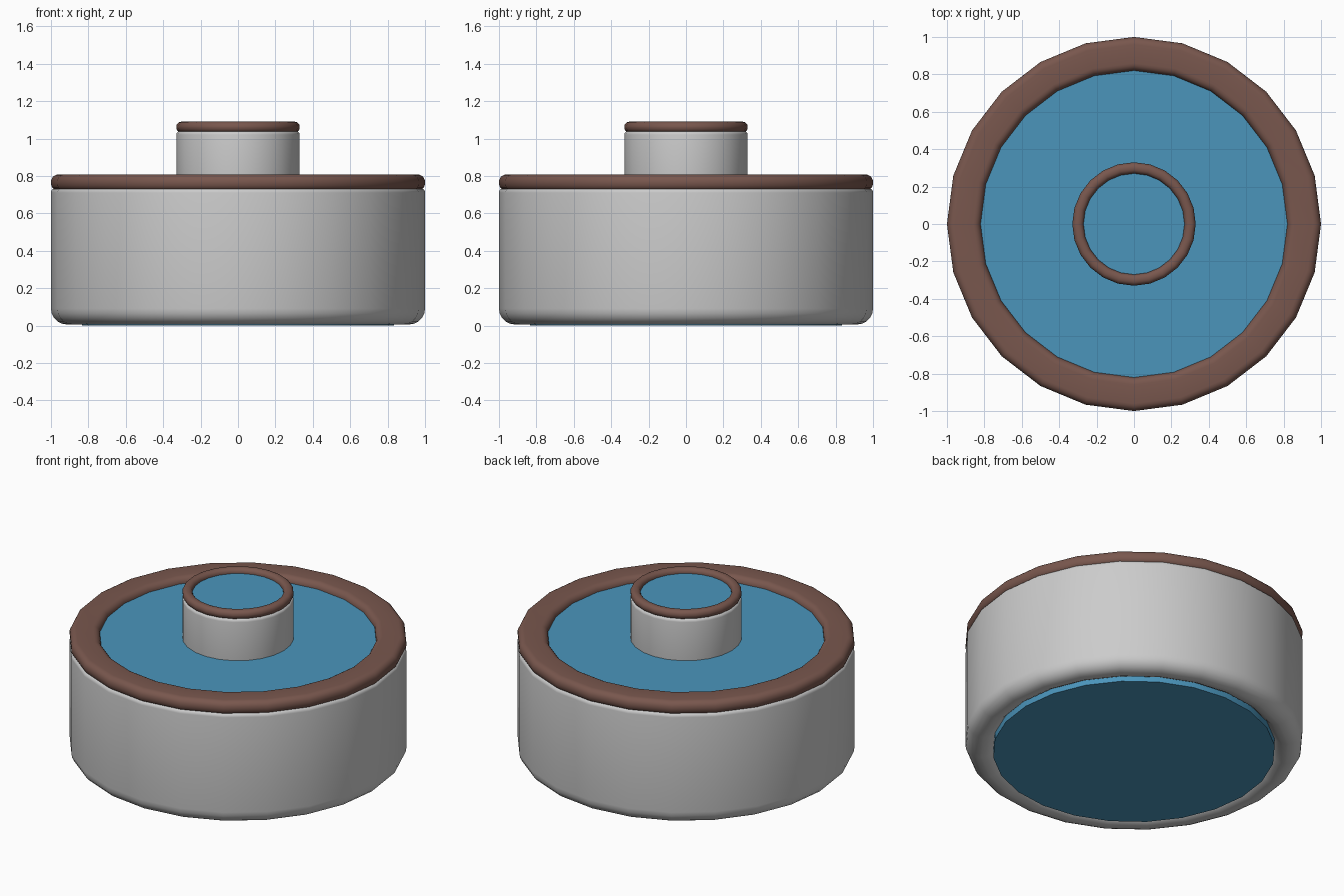
import bpy, bmesh
from math import sin, cos, pi, radians

if "Cube" in bpy.data.objects:
    bpy.data.objects.remove(bpy.data.objects["Cube"])

SIDES = 24


def material(name, rgb):
    m = bpy.data.materials.new(name)
    m.diffuse_color = (*rgb, 1)
    m.use_nodes = True
    m.node_tree.nodes["Principled BSDF"].inputs["Base Color"].default_value = m.diffuse_color
    return m


brown = material("brown", (0.19, 0.095, 0.075))
blue = material("blue", (0.07, 0.30, 0.50))


def corner(r, z, rad_r, rad_z, start, steps=5):
    """Quarter-ellipse of profile points, centred on (r, z)."""
    return [(r + rad_r * cos(start + pi / 2 * i / steps),
             z + rad_z * sin(start + pi / 2 * i / steps)) for i in range(steps + 1)]


def ring(name, r0, r1, z0, z1, low, high, mat=None):
    """Rounded ring; low and high are the corner radii at the bottom and top."""
    prof = (corner(r0 + low, z0 + low, low, low, pi)
            + corner(r1 - low, z0 + low, low, low, 1.5 * pi)
            + corner(r1 - high, z1 - high, high, high, 0)
            + corner(r0 + high, z1 - high, high, high, pi / 2))
    bm = bmesh.new()
    loops = [[bm.verts.new((r * cos(2 * pi * s / SIDES), r * sin(2 * pi * s / SIDES), z))
              for r, z in prof] for s in range(SIDES)]
    n = len(prof)
    for s in range(SIDES):
        a, b = loops[s], loops[(s + 1) % SIDES]
        for i in range(n):
            j = (i + 1) % n
            bm.faces.new((a[i], b[i], b[j], a[j]))
    finish(name, bm, mat)


def disc(name, r, z0, z1, mat):
    """Solid cylinder with a vertex on the x axis, matching the rings."""
    bm = bmesh.new()
    lo, hi = [[bm.verts.new((r * cos(2 * pi * s / SIDES), r * sin(2 * pi * s / SIDES), z))
               for s in range(SIDES)] for z in (z0, z1)]
    bm.faces.new(lo[::-1])
    bm.faces.new(hi)
    for s in range(SIDES):
        t = (s + 1) % SIDES
        bm.faces.new((lo[s], lo[t], hi[t], hi[s]))
    finish(name, bm, mat)


def finish(name, bm, mat):
    bmesh.ops.remove_doubles(bm, verts=bm.verts, dist=1e-5)
    bmesh.ops.recalc_face_normals(bm, faces=bm.faces)
    me = bpy.data.meshes.new(name)
    bm.to_mesh(me)
    bm.free()
    ob = bpy.data.objects.new(name, me)
    bpy.context.collection.objects.link(ob)
    if mat:
        me.materials.append(mat)
    bpy.ops.object.select_all(action='DESELECT')
    ob.select_set(True)
    bpy.context.view_layer.objects.active = ob
    bpy.ops.object.shade_smooth_by_angle(angle=radians(35))


# Wide lower drum: filled core, grey wall, brown rim
disc("lower_core", 0.835, 0.0, 0.77, blue)
ring("lower_wall", 0.82, 1.0, 0.006, 0.735, 0.085, 0.025)
ring("lower_rim", 0.82, 1.0, 0.72, 0.808, 0.04, 0.04, brown)

# Small upper drum on top
disc("upper_core", 0.28, 0.76, 1.06, blue)
ring("upper_wall", 0.27, 0.33, 0.74, 1.04, 0.008, 0.02)
ring("upper_rim", 0.27, 0.33, 1.033, 1.09, 0.027, 0.027, brown)
